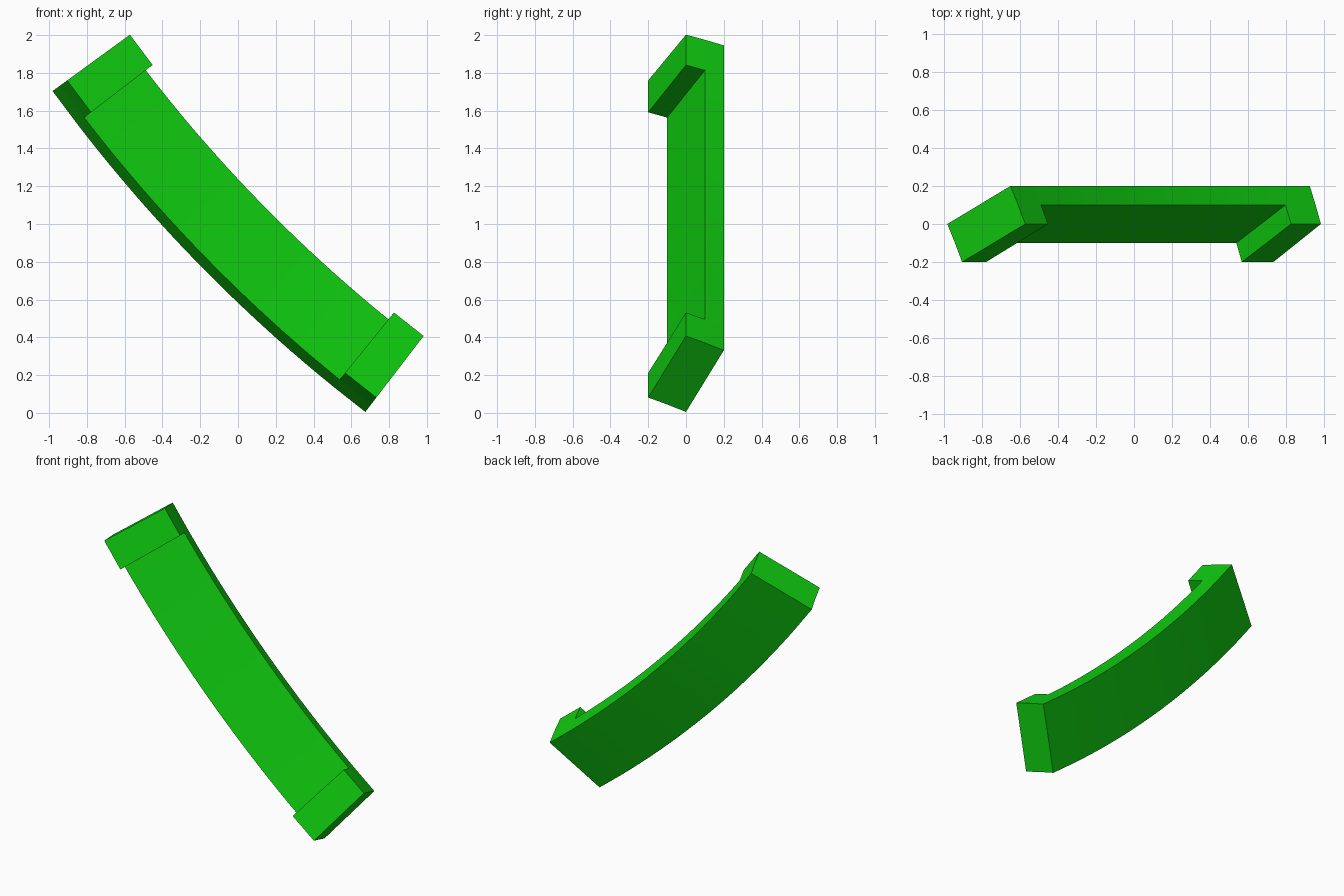
import bpy, bmesh, math

cube = bpy.data.objects.get("Cube")
if cube:
    bpy.data.objects.remove(cube, do_unlink=True)

# Flat green
green = bpy.data.materials.new("bright_green")
green.use_nodes = True
colour = (0.005, 0.6, 0.005, 1.0)
green.diffuse_color = colour
green.node_tree.nodes["Principled BSDF"].inputs["Base Color"].default_value = colour

# Sweep around a y-parallel axis, in (radius, y) coordinates
CENTRE_X, CENTRE_Z = 5.74, 6.60
START, END, LIP = math.radians(216.07), math.radians(232.47), math.radians(1.47)
SEGMENTS = 20
# Tilted band section: inner front, inner back, outer back, outer front
SECTION = [(7.855, 0.1), (7.905, 0.2), (8.316, 0.0), (8.266, -0.1)]
LIP_RADIUS, LIP_Y = -0.046, -0.1


def on_arc(radius, y, angle):
    return (CENTRE_X + radius * math.cos(angle), y, CENTRE_Z + radius * math.sin(angle))


# Curved band, with a short step at each end for the lips
first, last = START + LIP, END - LIP
angles = [START] + [first + (last - first) * i / SEGMENTS for i in range(SEGMENTS + 1)] + [END]
bm = bmesh.new()
rings = [[bm.verts.new(on_arc(r, y, a)) for r, y in SECTION] for a in angles]
front = []
for a, b in zip(rings, rings[1:]):
    for i in range(4):
        j = (i + 1) % 4
        face = bm.faces.new((a[i], a[j], b[j], b[i]))
        if i == 3:
            front.append(face)
bm.faces.new(rings[0])
bm.faces.new(rings[-1][::-1])
bmesh.ops.recalc_face_normals(bm, faces=bm.faces)

# Raised lips: pull the two end faces forward, square to the tilted front
for face in (front[0], front[-1]):
    lip = bmesh.ops.extrude_discrete_faces(bm, faces=[face])["faces"][0]
    for v in lip.verts:
        angle = math.atan2(v.co.z - CENTRE_Z, v.co.x - CENTRE_X)
        v.co.x += LIP_RADIUS * math.cos(angle)
        v.co.z += LIP_RADIUS * math.sin(angle)
        v.co.y += LIP_Y
bmesh.ops.recalc_face_normals(bm, faces=bm.faces)

mesh = bpy.data.meshes.new("curved_bracket")
bm.to_mesh(mesh)
bm.free()
mesh.materials.append(green)
bracket = bpy.data.objects.new("curved_bracket", mesh)
bpy.context.collection.objects.link(bracket)
